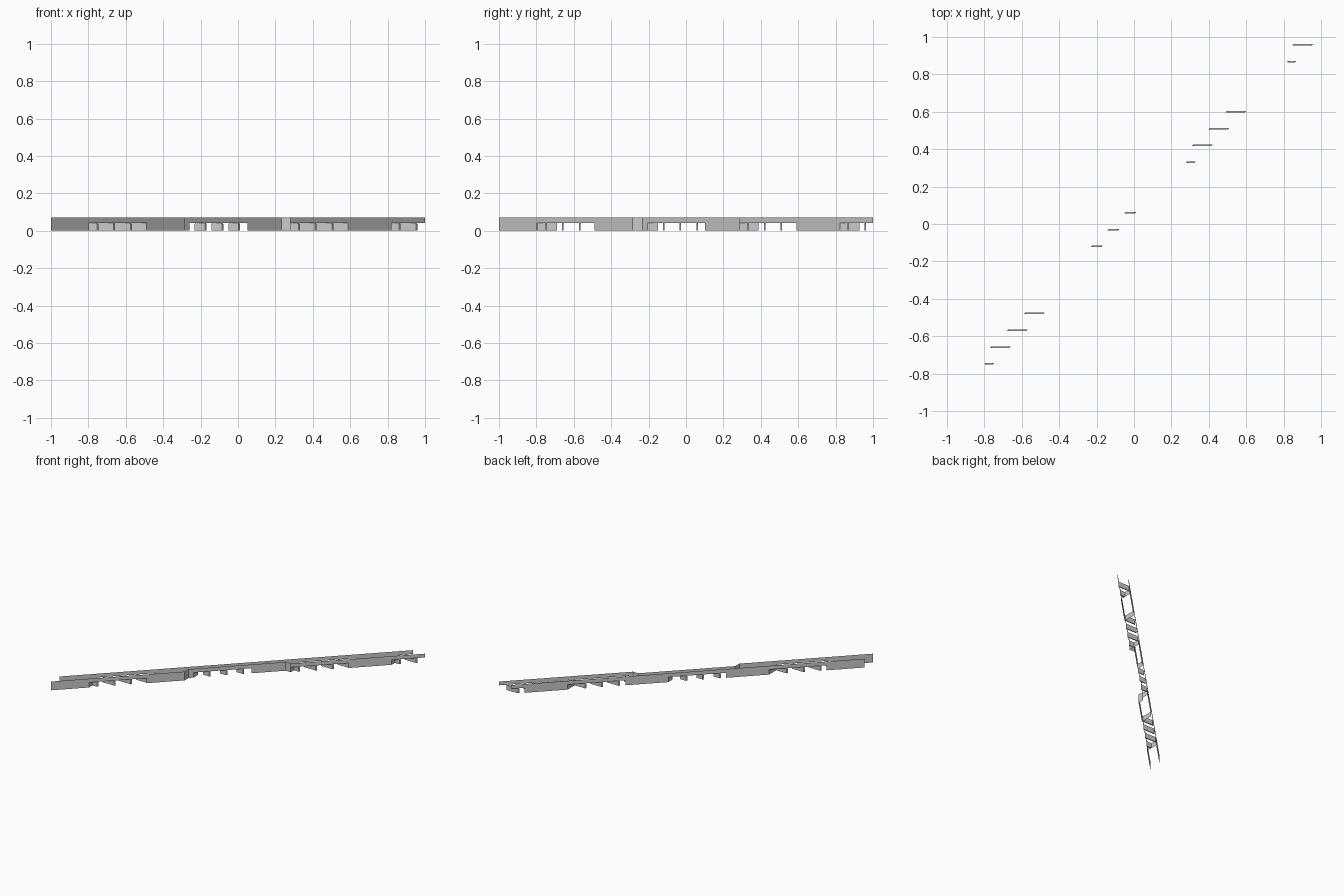
import bpy

if "Cube" in bpy.data.objects:
    bpy.data.objects.remove(bpy.data.objects["Cube"])

TOP, HEAD = 0.072, 0.041          # wall height, opening head height
FAR = 0.108                       # far wall runs along y = x + FAR
OPENINGS = [(-0.797, -0.488), (-0.258, 0.05), (0.28, 0.589), (0.82, 1.0)]


def near(x):
    """Offset of the near wall, which steps in along the middle."""
    return 0.052 if -0.285 < x < 0.235 else 0.003


def make(name, polys):
    verts, faces = [], []
    for p in polys:
        faces.append(range(len(verts), len(verts) + len(p)))
        verts += p
    me = bpy.data.meshes.new(name)
    me.from_pydata(verts, [], [list(f) for f in faces])
    ob = bpy.data.objects.new(name, me)
    bpy.context.collection.objects.link(ob)


def sheet(a, b, z0, z1):
    return [(*a, z0), (*b, z0), (*b, z1), (*a, z1)]


def wall(x0, x1, off):
    """Diagonal sheet with the low openings left out."""
    at = lambda x: (x, min(x + off, 1.0))
    polys = [sheet(at(x0), at(x1), HEAD, TOP)]
    x = x0
    for a, b in OPENINGS:
        a, b = max(a, x0), min(b, x1)
        if a >= b:
            continue
        if a > x:
            polys.append(sheet(at(x), at(a), 0, HEAD))
        x = b
    if x < x1:
        polys.append(sheet(at(x), at(x1), 0, HEAD))
    return polys


# long walls and the two steps in the near wall
make("far_wall", wall(-1, 1 - FAR, FAR))
make("near_wall_left", wall(-1, -0.285, 0.0))
make("near_wall_middle", wall(-0.285, 0.233, 0.052))
make("near_wall_right", wall(0.28, 1, 0.003))
make("left_step", [sheet((-0.285, -0.285), (-0.285, -0.233), 0, TOP)])
make("right_step", [sheet((0.233, 0.285), (0.28, 0.285), 0, TOP)])

# end panels closing each opening
for a, b in OPENINGS:
    for x in (a, b):
        if x < 0.95:
            make("opening_end_panel",
                 [sheet((x, x + near(x)), (x, x + FAR), 0, HEAD)])


# cross baffles: thin slabs with skewed ends and clipped top corners
def baffle(y, xmin):
    t, c = 0.004, 0.005
    rings = []
    for yy in (y - t, y + t):
        l, r = max(yy - FAR, xmin), yy - near(y)
        rings.append([(l, yy, 0), (r, yy, 0), (r, yy, HEAD - c),
                      (r - c, yy, HEAD), (l + c, yy, HEAD), (l, yy, HEAD - c)])
    f, k = rings
    sides = [[f[i], f[(i + 1) % 6], k[(i + 1) % 6], k[i]] for i in range(6)]
    make("cross_baffle", [f, k[::-1]] + sides)


for first, count, xmin in ((-0.748, 4, -0.797), (-0.12, 3, -0.258),
                           (0.33, 4, 0.28), (0.868, 2, 0.82)):
    for i in range(count):
        baffle(first + 0.09 * i, xmin)
